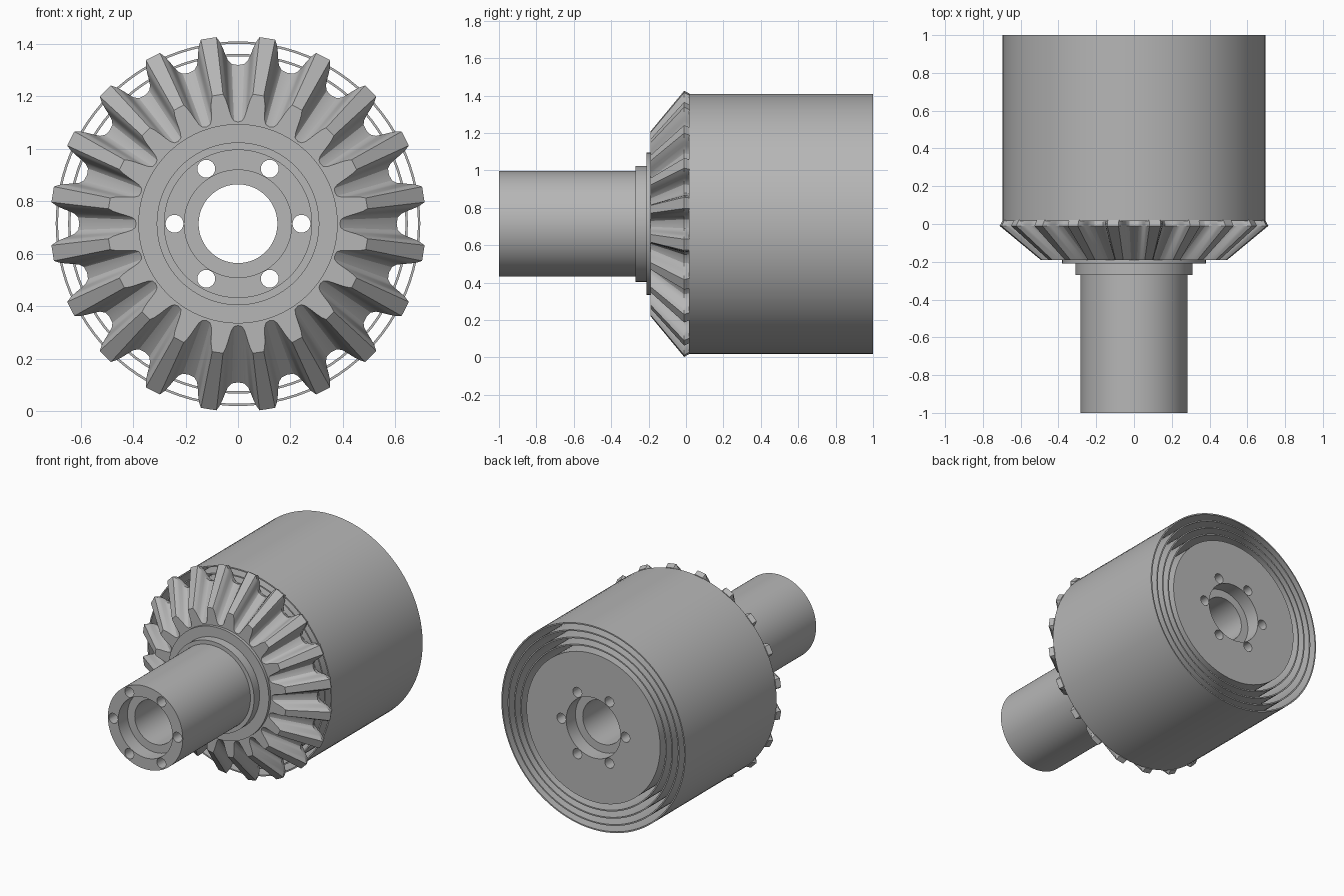
import bpy, bmesh
from math import sin, cos, pi, radians

if "Cube" in bpy.data.objects:
    bpy.data.objects.remove(bpy.data.objects["Cube"], do_unlink=True)

AXIS_Z = 0.714
TEETH = 20

steel = bpy.data.materials.new("grey steel")
steel.use_nodes = True
colour = (0.47, 0.47, 0.47, 1)
steel.diffuse_color = colour
steel.node_tree.nodes["Principled BSDF"].inputs["Base Color"].default_value = colour


def loft(name, rings, closed=True):
    """Bridge rings of (angle, radius, y) points around the y axis."""
    bm = bmesh.new()
    rows = [[bm.verts.new((r * cos(a), y, AXIS_Z + r * sin(a))) for a, r, y in ring]
            for ring in rings]
    n = len(rows[0])
    for i in range(len(rows) if closed else len(rows) - 1):
        low, high = rows[i], rows[(i + 1) % len(rows)]
        for j in range(n):
            k = (j + 1) % n
            bm.faces.new((low[j], low[k], high[k], high[j]))
    bmesh.ops.recalc_face_normals(bm, faces=bm.faces)
    mesh = bpy.data.meshes.new(name)
    bm.to_mesh(mesh)
    bm.free()
    mesh.materials.append(steel)
    obj = bpy.data.objects.new(name, mesh)
    bpy.context.collection.objects.link(obj)
    return obj


def lathe(name, profile, segments=96):
    """Spin a closed (radius, y) profile around the y axis."""
    return loft(name, [[(2 * pi * s / segments, r, y) for s in range(segments)]
                       for r, y in profile])


def select(obj):
    bpy.ops.object.select_all(action='DESELECT')
    obj.select_set(True)
    bpy.context.view_layer.objects.active = obj


def smooth(obj, angle=30):
    select(obj)
    bpy.ops.object.shade_smooth_by_angle(angle=radians(angle))


# Shaft, collar, flange and inner drum as one bored solid
core = lathe("shaft_and_core", [
    (0.205, -1), (0.283, -1), (0.283, -0.27), (0.31, -0.27), (0.31, -0.21),
    (0.38, -0.21), (0.38, 0), (0.505, 0), (0.505, 1), (0.205, 1),
    (0.205, 0.9), (0.15, 0.9), (0.15, -0.9), (0.205, -0.9)])

# Six bolt holes running the whole length
bm = bmesh.new()
for i in range(6):
    a = i * pi / 3
    made = bmesh.ops.create_cone(bm, cap_ends=True, segments=24,
                                 radius1=0.034, radius2=0.034, depth=2.2)["verts"]
    bmesh.ops.translate(bm, verts=made, vec=(0.242 * cos(a), 0.242 * sin(a), 0))
for v in bm.verts:
    x, up, along = v.co
    v.co = (x, -along, AXIS_Z + up)
bmesh.ops.recalc_face_normals(bm, faces=bm.faces)
mesh = bpy.data.meshes.new("bolt_hole_cutter")
bm.to_mesh(mesh)
bm.free()
mesh.materials.append(steel)
cutter = bpy.data.objects.new("bolt_hole_cutter", mesh)
bpy.context.collection.objects.link(cutter)
cutter.hide_render = True

select(core)
cut = core.modifiers.new("bolt_holes", 'BOOLEAN')
cut.operation = 'DIFFERENCE'
cut.solver = 'EXACT'
cut.object = cutter
bpy.ops.object.modifier_apply(modifier=cut.name)
bpy.data.objects.remove(cutter, do_unlink=True)
smooth(core)

# Bevel gear: half tooth as (angle from tooth centre, height from root to tip)
half = [(0.042, 1), (0.058, 0.82), (0.071, 0.6), (0.082, 0.38),
        (0.096, 0.17), (0.118, 0.04), (0.157, 0)]
tooth = [(-a, h) for a, h in reversed(half[:-1])] + half
outline = [((i + 0.5) * 2 * pi / TEETH + a, h) for i in range(TEETH) for a, h in tooth]


def gear_ring(root, tip, y):
    return [(a, root + (tip - root) * h, y) for a, h in outline]


gear = loft("bevel_gear", [
    gear_ring(0.36, 0.36, -0.19),
    gear_ring(0.388, 0.497, -0.19),
    gear_ring(0.605, 0.716, -0.01),
    gear_ring(0.595, 0.7, 0.02),
    gear_ring(0.36, 0.36, 0.02)])
smooth(gear, 28)

# Thin open sleeves nested around the core
for i in range(4):
    r = 0.695 - 0.0475 * i
    sleeve = lathe(f"drum_sleeve_{i + 1}",
                   [(r, 0.015), (r, 1), (r - 0.009, 1), (r - 0.009, 0.015)])
    smooth(sleeve)
